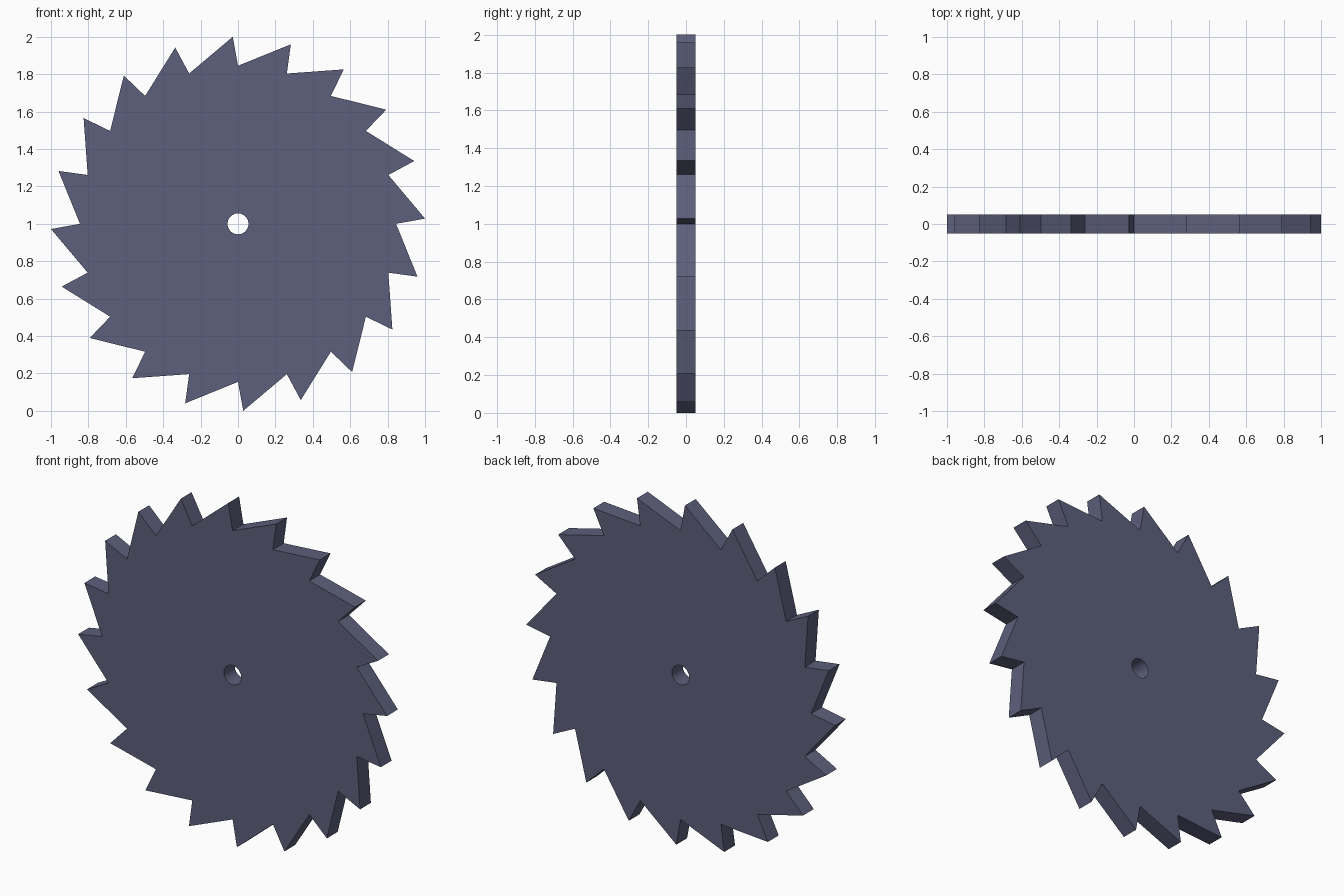
import bpy, bmesh
from math import sin, cos, radians

if "Cube" in bpy.data.objects:
    bpy.data.objects.remove(bpy.data.objects["Cube"])

TEETH, TIP_R, ROOT_R, HOLE_R, HALF = 20, 1.0004, 0.845, 0.056, 0.05
LEAN = 1.6  # degrees between a root and the tip raked over it

bm = bmesh.new()


def point(radius, degrees, y):
    a = radians(degrees)
    return bm.verts.new((radius * cos(a), y, 1 + radius * sin(a)))


def rings(y):
    # toothed rim and round bore with matching point counts
    rim, bore = [], []
    for i in range(TEETH):
        a = i * 360 / TEETH
        rim += [point(ROOT_R, a, y), point(TIP_R, a + LEAN, y)]
        bore += [point(HOLE_R, a, y), point(HOLE_R, a + 180 / TEETH, y)]
    return rim, bore


# Closed skin: front face, rim, back face, bore wall
front_rim, front_bore = rings(-HALF)
back_rim, back_bore = rings(HALF)
loops = [front_bore, front_rim, back_rim, back_bore]
n = 2 * TEETH
for k in range(4):
    a, b = loops[k], loops[(k + 1) % 4]
    for i in range(n):
        j = (i + 1) % n
        face = bm.faces.new((a[i], b[i], b[j], a[j]))
        face.smooth = k == 3
bmesh.ops.recalc_face_normals(bm, faces=bm.faces)
# Keep the bore rims crisp
for v_loop in (front_bore, back_bore):
    for i in range(n):
        bm.edges.get((v_loop[i], v_loop[(i + 1) % n])).smooth = False

mesh = bpy.data.meshes.new("saw_blade")
bm.to_mesh(mesh)
bm.free()
blade = bpy.data.objects.new("saw_blade", mesh)
bpy.context.collection.objects.link(blade)

# Dark blue-grey steel
steel = bpy.data.materials.new("blue_steel")
steel.diffuse_color = (0.11, 0.115, 0.2, 1)
steel.use_nodes = True
steel.node_tree.nodes["Principled BSDF"].inputs["Base Color"].default_value = steel.diffuse_color
mesh.materials.append(steel)
